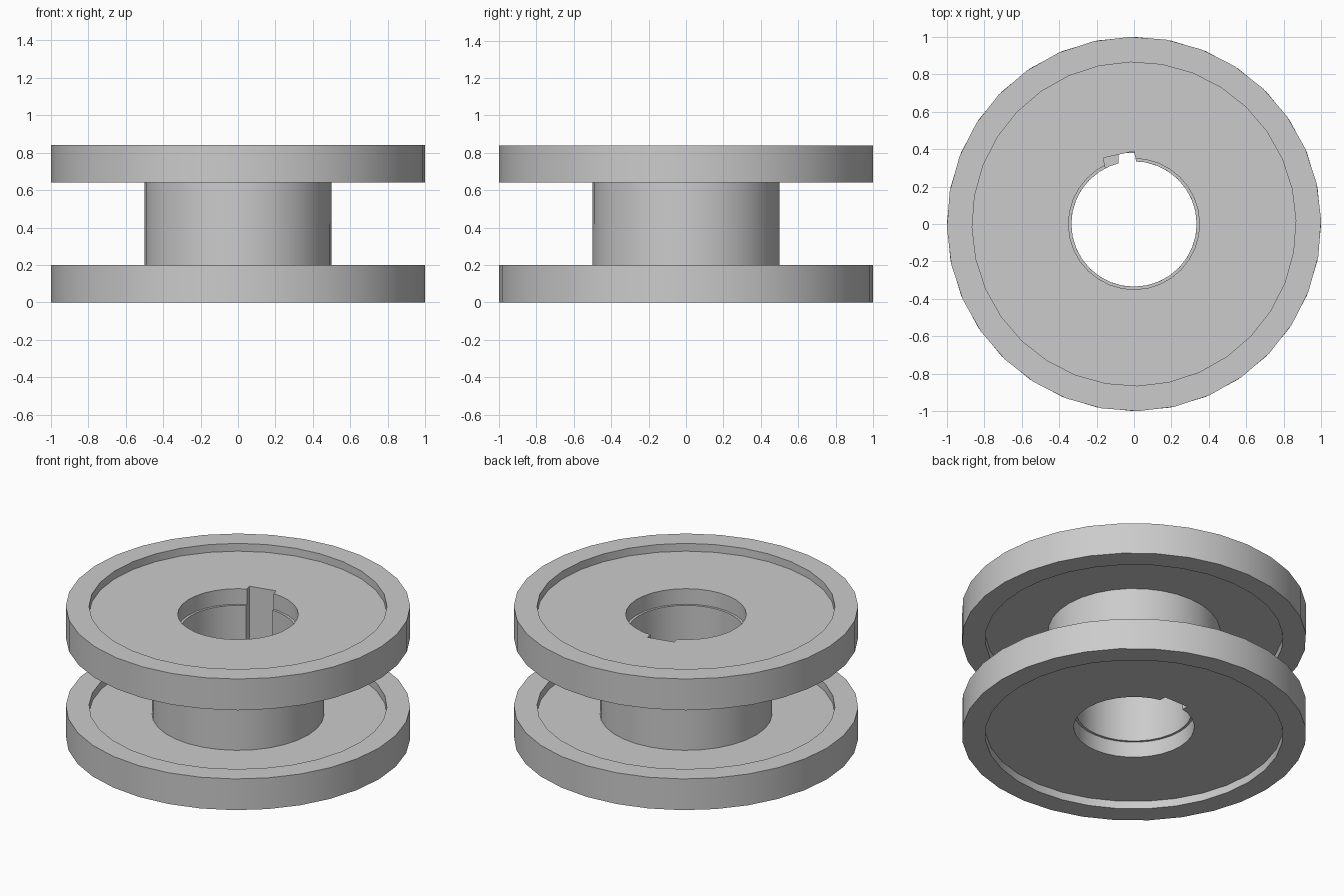
import bpy
import bmesh
from math import radians
from mathutils import Matrix, Vector

old = bpy.data.objects.get("Cube")
if old:
    bpy.data.objects.remove(old, do_unlink=True)

SEGMENTS = 32
HEIGHT = 0.84

metal = bpy.data.materials.new("plain grey metal")
metal.use_nodes = True
grey = (0.6, 0.6, 0.6, 1)
metal.diffuse_color = grey
metal.node_tree.nodes["Principled BSDF"].inputs["Base Color"].default_value = grey

# Section of one half: hub, recessed web and raised rim (radius, height)
PROFILE = [
    (0.335, 0.42), (0.335, 0.15), (0.35, 0.15), (0.35, 0.05),
    (0.865, 0.05), (0.865, 0), (1, 0), (1, 0.2),
    (0.865, 0.2), (0.865, 0.15), (0.5, 0.15), (0.5, 0.42),
]


def new_object(name, bm):
    bmesh.ops.recalc_face_normals(bm, faces=bm.faces)
    mesh = bpy.data.meshes.new(name)
    bm.to_mesh(mesh)
    bm.free()
    obj = bpy.data.objects.new(name, mesh)
    bpy.context.collection.objects.link(obj)
    return obj


def make_half(name, upper, turn):
    # Turned body
    bm = bmesh.new()
    place = Matrix.Rotation(radians(turn), 4, "Z")
    points = [(r, 0, HEIGHT - z if upper else z) for r, z in PROFILE]
    verts = [bm.verts.new(place @ Vector(p)) for p in points]
    edges = [bm.edges.new((verts[i - 1], v)) for i, v in enumerate(verts)]
    bmesh.ops.spin(bm, geom=verts + edges, cent=(0, 0, 0), axis=(0, 0, 1),
                   angle=radians(360), steps=SEGMENTS, use_merge=True)
    bmesh.ops.remove_doubles(bm, verts=bm.verts, dist=0.0005)
    half = new_object(name, bm)
    half.data.materials.append(metal)

    # Keyway cut through the bore
    bm = bmesh.new()
    box = (Matrix.Translation((0, 0.28, HEIGHT / 2))
           @ Matrix.Diagonal((0.168, 0.2, 2, 1)))
    bmesh.ops.create_cube(bm, size=1, matrix=place @ box)
    cutter = new_object(name + "_keyway_cutter", bm)
    cutter.hide_render = True
    cut = half.modifiers.new("keyway", "BOOLEAN")
    cut.operation = "DIFFERENCE"
    cut.solver = "EXACT"
    cut.object = cutter

    bpy.ops.object.select_all(action="DESELECT")
    half.select_set(True)
    bpy.context.view_layer.objects.active = half
    bpy.ops.object.modifier_apply(modifier=cut.name)
    bpy.data.objects.remove(cutter, do_unlink=True)
    bpy.ops.object.shade_smooth_by_angle(angle=radians(30))
    return half


# Two matching halves meet at mid height, the upper one slightly turned
make_half("lower_flange_and_hub", False, 0)
make_half("upper_flange_and_hub", True, 12.5)
